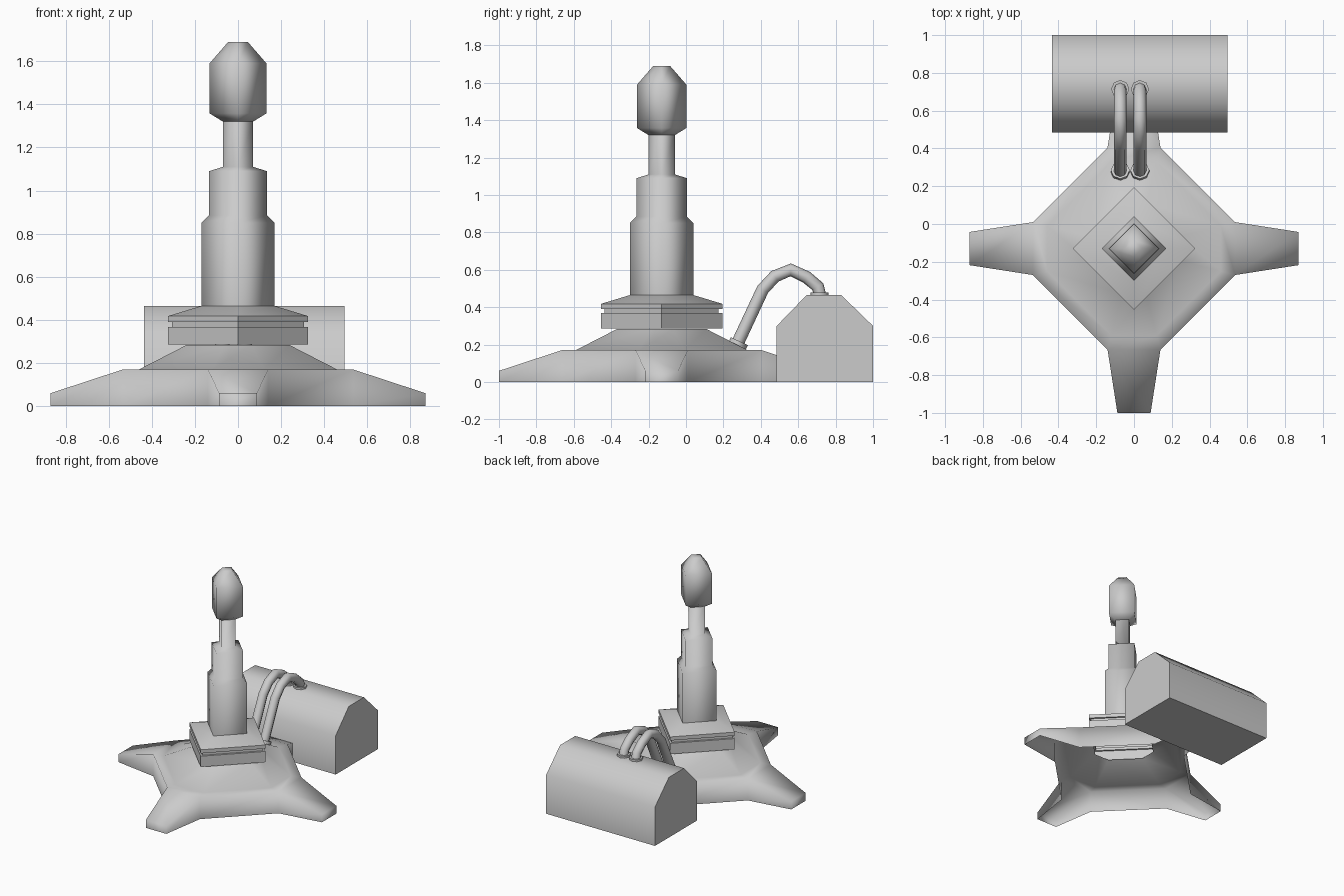
import bpy, bmesh
from math import radians, cos, sin, pi
from mathutils import Vector, Matrix

if "Cube" in bpy.data.objects:
    bpy.data.objects.remove(bpy.data.objects["Cube"])

CY = -0.13  # turret axis position in y


def finish(name, bm, angle):
    bmesh.ops.remove_doubles(bm, verts=bm.verts, dist=0.0005)
    bmesh.ops.recalc_face_normals(bm, faces=bm.faces)
    me = bpy.data.meshes.new(name)
    bm.to_mesh(me)
    bm.free()
    ob = bpy.data.objects.new(name, me)
    bpy.context.collection.objects.link(ob)
    bpy.ops.object.select_all(action='DESELECT')
    bpy.context.view_layer.objects.active = ob
    ob.select_set(True)
    bpy.ops.object.shade_smooth_by_angle(angle=radians(angle))
    return ob


def diamond_stack(name, profile, angle, cap_top=True):
    """Four-sided column with corners on the axes, from (radius, z) pairs."""
    bm = bmesh.new()
    rings = [[bm.verts.new((r * cos(i * pi / 2), CY + r * sin(i * pi / 2), z))
              for i in range(4)] for r, z in profile]
    for a, b in zip(rings, rings[1:]):
        for i in range(4):
            j = (i + 1) % 4
            bm.faces.new((a[i], a[j], b[j], b[i]))
    if cap_top:
        bm.faces.new(rings[-1])
    return finish(name, bm, angle)


# Hollow base with four tapered feet: one quarter, turned four times
bm = bmesh.new()
for k in range(4):
    rot = Matrix.Translation((0, CY, 0)) @ Matrix.Rotation(k * pi / 2, 4, 'Z')

    def face(*pts):
        bm.faces.new([bm.verts.new(rot @ Vector(p)) for p in pts])

    a, b = (.535, -.14, .17), (.535, .14, .17)      # foot root
    c = (.14, .535, .17)                            # next foot root
    ta, tb = (.87, -.088, .06), (.87, .088, .06)    # foot tip
    ia, ib, ic = (.46, -.12, .17), (.46, .12, .17), (.12, .46, .17)
    ha, hb, hc = (.24, -.063, .283), (.24, .063, .283), (.063, .24, .283)

    def floor(p):
        return (p[0], p[1], 0)

    face(a, ta, tb, b)
    for p, q in ((a, ta), (ta, tb), (tb, b), (b, c)):
        face(floor(p), floor(q), q, p)
    face(a, b, ib, ia)
    face(b, c, ic, ib)
    face(ia, ib, hb, ha)
    face(ib, ic, hc, hb)
finish("base", bm, 100)

# Turntable with a groove around it
diamond_stack("turntable", [(.325, .285), (.325, .368), (.305, .368), (.305, .39),
                            (.325, .39), (.325, .418), (.17, .465)], 60)
# Stepped column
diamond_stack("column", [(.17, .46), (.17, .85), (.135, .885), (.135, 1.09),
                         (.07, 1.11), (.07, 1.32)], 95)
# Head
diamond_stack("head", [(.07, 1.32), (.132, 1.358), (.132, 1.59), (.045, 1.69)], 95)

# Tank with chamfered top
bm = bmesh.new()
section = [(.485, 0), (1, 0), (1, .3), (.83, .465), (.645, .465), (.485, .3)]
end = bm.faces.new([bm.verts.new((-.435, y, z)) for y, z in section])
ext = bmesh.ops.extrude_face_region(bm, geom=[end], use_keep_orig=True)
bmesh.ops.translate(bm, vec=(.93, 0, 0),
                    verts=[v for v in ext['geom'] if isinstance(v, bmesh.types.BMVert)])
finish("tank", bm, 60)


# Hoses from the base to the tank, with a collar at each end
def collar(name, x, y, z, r, depth, direction):
    bm = bmesh.new()
    turn = Vector(direction).to_track_quat('Z', 'Y').to_matrix().to_4x4()
    bmesh.ops.create_cone(bm, cap_ends=True, segments=8, radius1=r, radius2=r,
                          depth=depth, matrix=Matrix.Translation((x, y, z)) @ turn)
    finish(name, bm, 50)


path = [(.265, .185), (.41, .495), (.475, .565), (.56, .6), (.645, .56), (.705, .51), (.718, .455)]
for side, x in (("left", -.073), ("right", .031)):
    cu = bpy.data.curves.new(side + "_hose", 'CURVE')
    cu.dimensions = '3D'
    cu.bevel_depth = .034
    cu.bevel_resolution = 2
    cu.use_fill_caps = True
    sp = cu.splines.new('POLY')
    sp.points.add(len(path) - 1)
    for pt, (y, z) in zip(sp.points, path):
        pt.co = (x, y, z, 1)
    sp.use_smooth = True
    bpy.context.collection.objects.link(bpy.data.objects.new(side + "_hose", cu))
    collar(side + "_base_collar", x, .28, .207, .05, .025, (0, .145, .31))
    collar(side + "_tank_collar", x, .714, .471, .048, .018, (0, 0, 1))
